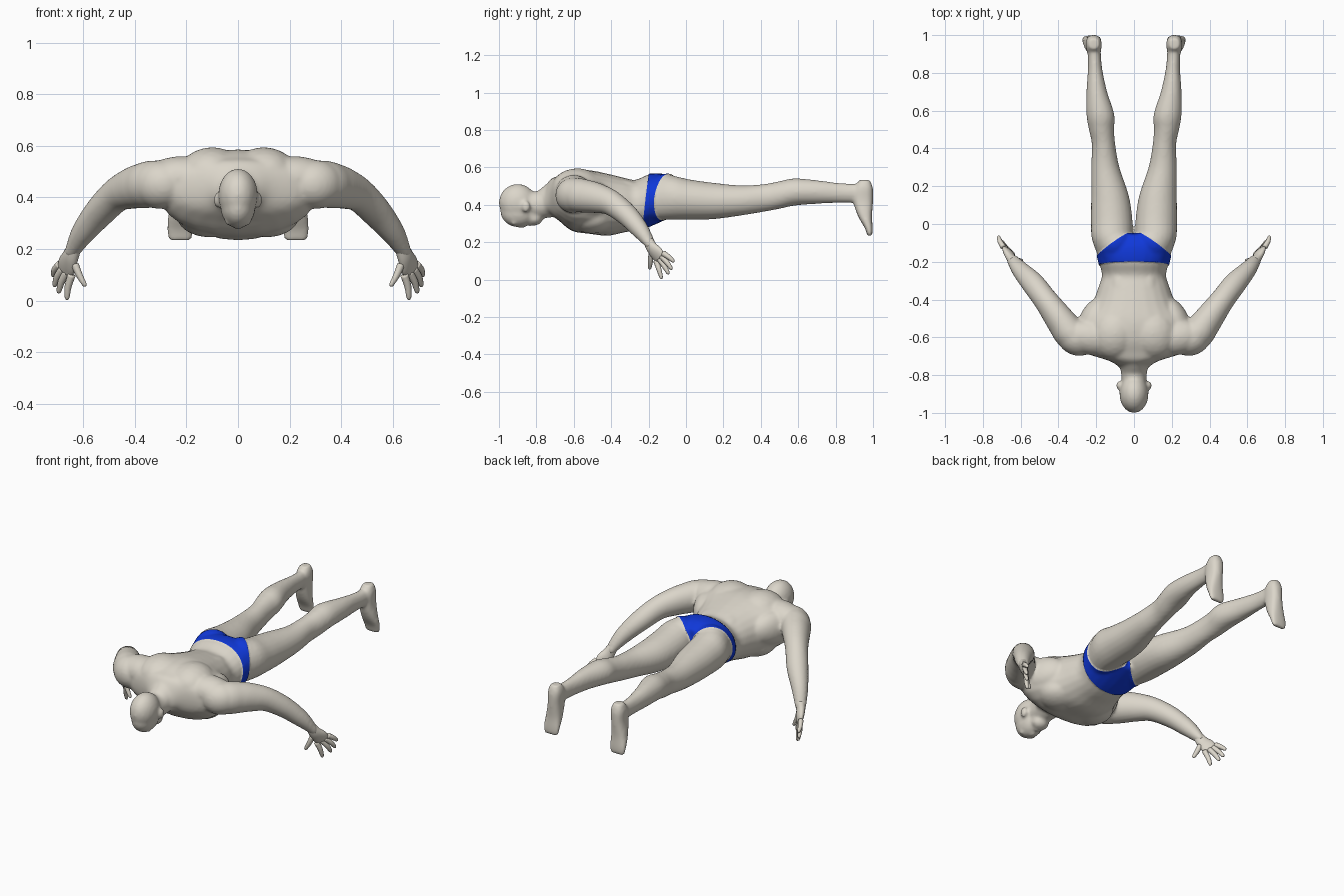
import bpy, bmesh, math
from mathutils import Vector, Matrix

cube = bpy.data.objects.get("Cube")
if cube:
    bpy.data.objects.remove(cube, do_unlink=True)


def material(name, rgb):
    m = bpy.data.materials.new(name)
    m.use_nodes = True
    m.diffuse_color = (*rgb, 1)
    m.node_tree.nodes["Principled BSDF"].inputs["Base Color"].default_value = (*rgb, 1)
    return m


SKIN = material("pale clay skin", (0.71, 0.67, 0.59))
BLUE = material("blue swimwear", (0.005, 0.04, 0.70))


def catmull(p0, p1, p2, p3, t):
    return [0.5 * (2 * b + (c - a) * t + (2 * a - 5 * b + 4 * c - d) * t * t
                   + (3 * b - a - 3 * c + d) * t ** 3)
            for a, b, c, d in zip(p0, p1, p2, p3)]


def loft(bm, sections, wide, s=1, axis=None, sides=24, steps=4, power=2.0):
    """Closed tube through (x, y, z, half width, half depth) sections."""
    n = len(sections)
    rows = []
    for i in range(n - 1):
        quad = [sections[min(max(i + k, 0), n - 1)] for k in (-1, 0, 1, 2)]
        rows += [catmull(*quad, j / steps) for j in range(steps)]
    rows.append(list(sections[-1]))
    rings = []
    for i, (x, y, z, a, b) in enumerate(rows):
        lo, hi = rows[max(i - 1, 0)], rows[min(i + 1, len(rows) - 1)]
        t = Vector(axis) if axis else (Vector(hi[:3]) - Vector(lo[:3])).normalized()
        u = Vector(wide)
        u = (u - t * u.dot(t)).normalized()
        v = t.cross(u)
        ring = []
        for k in range(sides):
            ang = math.tau * k / sides
            c, d = math.cos(ang), math.sin(ang)
            c = math.copysign(abs(c) ** (2 / power), c)
            d = math.copysign(abs(d) ** (2 / power), d)
            p = Vector((x, y, z)) + u * a * c + v * b * d
            ring.append(bm.verts.new((p.x * s, p.y, p.z)))
        rings.append(ring)
    for r, q in zip(rings, rings[1:]):
        for k in range(sides):
            j = (k + 1) % sides
            bm.faces.new((r[k], r[j], q[j], q[k]))
    bm.faces.new(rings[0])
    bm.faces.new(rings[-1])


def ball(bm, centre, radii, s=1, turn=0):
    c = Vector((centre[0] * s, centre[1], centre[2]))
    m = (Matrix.Translation(c) @ Matrix.Rotation(turn * s, 4, 'Z')
         @ Matrix.Diagonal((*radii, 1)))
    bmesh.ops.create_icosphere(bm, subdivisions=3, radius=1, matrix=m)


def finish(bm, name):
    bmesh.ops.recalc_face_normals(bm, faces=bm.faces)
    mesh = bpy.data.meshes.new(name)
    bm.to_mesh(mesh)
    bm.free()
    ob = bpy.data.objects.new(name, mesh)
    bpy.context.collection.objects.link(ob)
    mesh.materials.append(SKIN)
    mesh.shade_smooth()
    return ob


X, Y = (1, 0, 0), (0, 1, 0)
bm = bmesh.new()

# torso: y, centre height, half width, half depth
torso = [(-.76, .41, .075, .07), (-.725, .44, .13, .095), (-.68, .435, .26, .12),
         (-.61, .42, .305, .16), (-.52, .415, .285, .17), (-.42, .40, .222, .166),
         (-.33, .398, .187, .146), (-.27, .398, .17, .135), (-.20, .423, .186, .138),
         (-.12, .44, .195, .12), (-.06, .44, .12, .09)]
loft(bm, [(0, y, z, a, b) for y, z, a, b in torso], X, axis=Y, power=2.15)

# neck, skull and face
loft(bm, [(0, -.87, .41, .062, .07), (0, -.78, .40, .07, .075), (0, -.68, .44, .10, .10)], X)
ball(bm, (0, -.90, .41), (.077, .101, .102))
ball(bm, (0, -.895, .365), (.068, .098, .086))
ball(bm, (0, -.81, .33), (.05, .045, .042))
ball(bm, (0, -.878, .293), (.014, .026, .02))
ball(bm, (0, -.835, .295), (.024, .012, .01))
for s in (1, -1):
    ball(bm, (.08, -.855, .39), (.014, .024, .032), s)
    ball(bm, (.03, -.92, .301), (.026, .011, .012), s)
    # back, chest and seat muscles
    ball(bm, (.10, -.58, .49), (.13, .14, .105), s, .3)
    ball(bm, (.22, -.60, .475), (.15, .095, .085), s, .15)
    ball(bm, (.07, -.38, .46), (.07, .17, .078), s)
    ball(bm, (.11, -.50, .33), (.13, .12, .085), s, -.3)
    ball(bm, (.10, -.10, .465), (.10, .095, .098), s)
    ball(bm, (.22, -.52, .43), (.075, .14, .10), s, .4)
    # shoulder and arm
    ball(bm, (.305, -.605, .45), (.11, .09, .095), s, .45)
    arm = [(.25, -.625, .455, .07, .085), (.33, -.585, .452, .085, .092),
           (.375, -.53, .445, .08, .088), (.415, -.475, .435, .073, .081),
           (.47, -.40, .41, .064, .068), (.535, -.315, .345, .061, .059),
           (.60, -.245, .265, .047, .047), (.64, -.195, .195, .033, .029),
           (.648, -.185, .175, .03, .022)]
    loft(bm, arm, (.6, -.6, .2), s)
    # leg: y, centre x, centre z, half width, half depth
    leg = [(-.18, .10, .43, .085, .11), (-.08, .115, .437, .108, .118),
           (.02, .118, .427, .11, .108), (.15, .127, .42, .1, .097),
           (.30, .152, .423, .075, .08), (.42, .161, .437, .062, .074),
           (.50, .172, .452, .067, .074), (.58, .178, .468, .074, .073),
           (.70, .197, .468, .055, .063), (.82, .206, .463, .038, .053),
           (.90, .21, .462, .035, .051), (.95, .214, .47, .033, .05)]
    loft(bm, [(x, y, z, a, b) for y, x, z, a, b in leg], X, s, axis=Y)
    # foot with toes pointing down
    foot = [(.213, .955, .532, .028, .028), (.213, .95, .49, .042, .049),
            (.215, .947, .42, .041, .053), (.221, .957, .34, .048, .038),
            (.224, .977, .275, .052, .021), (.224, .983, .234, .044, .014)]
    loft(bm, foot, X, s, axis=(0, 0, -1), power=2.5)

body = finish(bm, "body")

# fuse the muscles into one skin
remesh = body.modifiers.new("fuse", 'REMESH')
remesh.mode = 'VOXEL'
remesh.voxel_size = .009
smooth = body.modifiers.new("soften", 'SMOOTH')
smooth.factor = .5
smooth.iterations = 8
dg = bpy.context.evaluated_depsgraph_get()
fused = bpy.data.meshes.new_from_object(body.evaluated_get(dg))
body.modifiers.clear()
body.data = fused
fused.materials.clear()
fused.materials.append(SKIN)
fused.materials.append(BLUE)

# swim briefs: cut clean edges, then colour and raise the cloth
TILT = .13
bm = bmesh.new()
bm.from_mesh(fused)
cuts = [((0, -.215, .43), (0, 1, -TILT)), ((0, -.05, .43), (0, 1, 0)),
        ((0, -.035, .43), (.7, 1, -TILT)), ((0, -.035, .43), (-.7, 1, -TILT))]
for co, no in cuts:
    faces = [f for f in bm.faces if -.30 < f.calc_center_median().y < .03]
    geom = set(faces)
    for f in faces:
        geom.update(f.verts)
        geom.update(f.edges)
    bmesh.ops.bisect_plane(bm, geom=list(geom), plane_co=co, plane_no=no, dist=1e-5)
cloth = set()
for f in bm.faces:
    c = f.calc_center_median()
    lean = TILT * (c.z - .43)
    inside = -.215 + lean < c.y < min(-.05, -.035 - .7 * abs(c.x) + lean)
    f.material_index = int(inside)
    f.smooth = True
    if inside:
        cloth.update(f.verts)
bm.normal_update()
for v, n in [(v, v.normal.copy()) for v in cloth]:
    v.co += n * .005
bm.to_mesh(fused)
bm.free()

# hands: flattened palm, four fingers and a thumb
SPREAD = (.65, .5, .57)
fingers = [((.645, -.16, .10), (.665, -.13, .004)), ((.664, -.142, .11), (.698, -.092, .03)),
           ((.68, -.13, .123), (.714, -.075, .055)), ((.692, -.122, .14), (.719, -.063, .095)),
           ((.633, -.185, .14), (.592, -.195, .055))]
for s, side in ((1, "left"), (-1, "right")):
    bm = bmesh.new()
    loft(bm, [(.635, -.20, .205, .029, .027), (.65, -.182, .17, .036, .024),
              (.663, -.155, .138, .044, .02), (.672, -.137, .112, .038, .012)],
         SPREAD, s, sides=16)
    for base, tip in fingers:
        a, b = Vector(base), Vector(tip)
        knuckle = a.lerp(b, .5) + Vector((.004, 0, .003))
        loft(bm, [(*a, .016, .015), (*knuckle, .014, .013), (*a.lerp(b, .9), .01, .009),
                  (*b, .004, .004)], SPREAD, s, sides=10)
    finish(bm, side + "_hand")
